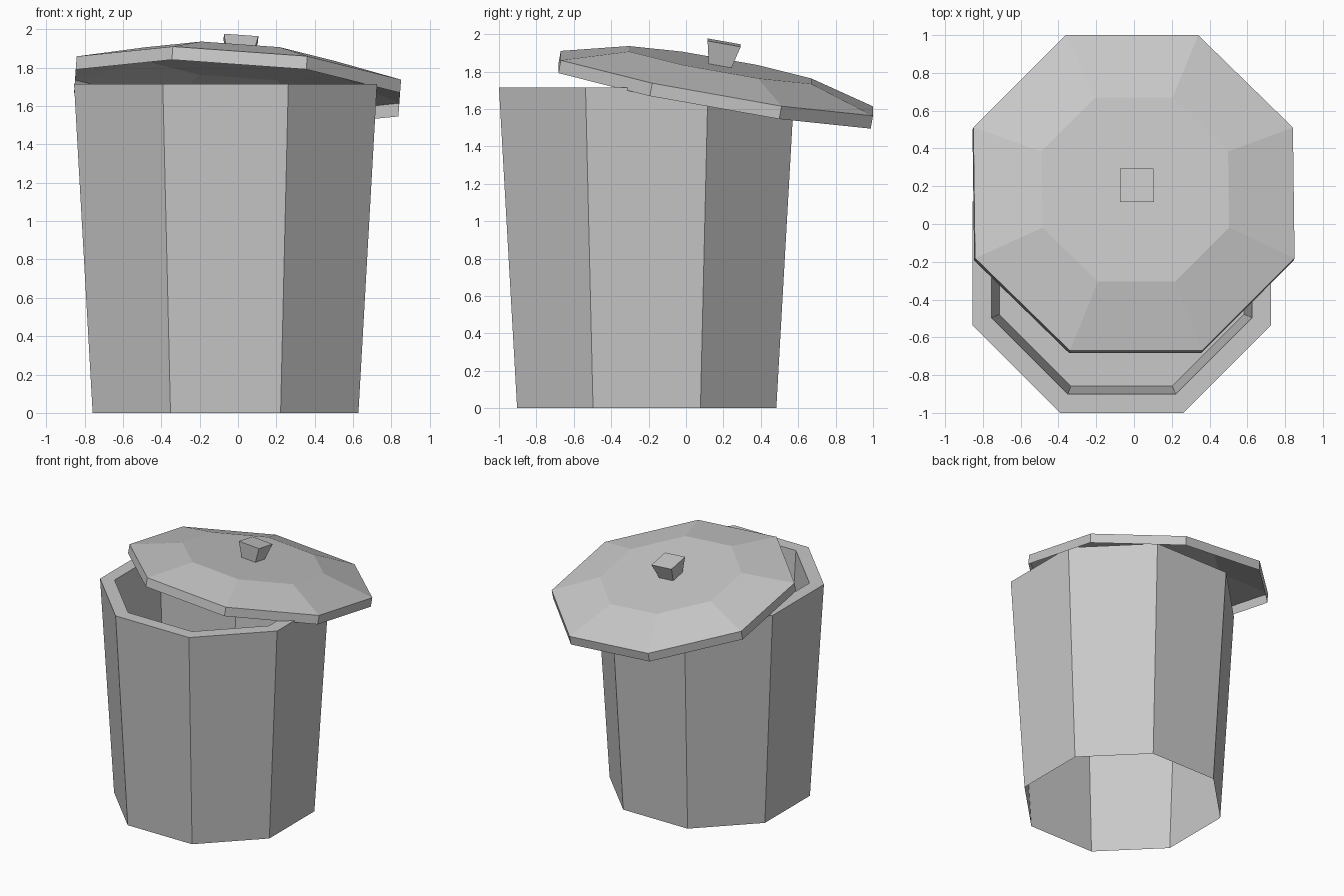
import bpy
import bmesh
import math

cube = bpy.data.objects.get("Cube")
if cube:
    bpy.data.objects.remove(cube, do_unlink=True)

# Single flat colour
grey = bpy.data.materials.new("light_grey_metal")
grey.use_nodes = True
colour = (0.58, 0.58, 0.58, 1.0)
grey.diffuse_color = colour
grey.node_tree.nodes["Principled BSDF"].inputs["Base Color"].default_value = colour


def loft(name, sides, profile, cap_start=False, cap_end=False):
    """Bridge regular polygon rings, each given as (apothem, height)."""
    bm = bmesh.new()
    rings = []
    for apothem, z in profile:
        radius = apothem / math.cos(math.pi / sides)
        angles = [(i + 0.5) * math.tau / sides for i in range(sides)]
        rings.append([bm.verts.new((radius * math.cos(a), radius * math.sin(a), z))
                      for a in angles])
    for low, high in zip(rings, rings[1:]):
        for i in range(sides):
            j = (i + 1) % sides
            bm.faces.new((low[i], low[j], high[j], high[i]))
    if cap_start:
        bm.faces.new(rings[0][::-1])
    if cap_end:
        bm.faces.new(rings[-1])
    mesh = bpy.data.meshes.new(name)
    bm.to_mesh(mesh)
    bm.free()
    mesh.materials.append(grey)
    obj = bpy.data.objects.new(name, mesh)
    bpy.context.collection.objects.link(obj)
    return obj


# Tapered bin: open base, outer wall, flat rim, inner wall and raised floor
body = loft("bin_body", 8,
            [(0.693, 0), (0.79, 1.715), (0.69, 1.715), (0.648, 0.95)],
            cap_end=True)
body.location = (-0.065, -0.21, 0)

# Lid shell: open skirt, sloping ring and flat top
lid = loft("lid", 8, [(0.848, -0.07), (0.848, 0), (0.495, 0.1)], cap_end=True)

# Flared square handle
handle = loft("lid_handle", 4, [(0.062, 0.1), (0.09, 0.222)],
              cap_start=True, cap_end=True)

# The lid and its handle rest askew, pushed to the back
for part in (lid, handle):
    part.location = (0, 0.165, 1.737)
    part.rotation_euler = (math.radians(-10.1), math.radians(4.1), 0)
